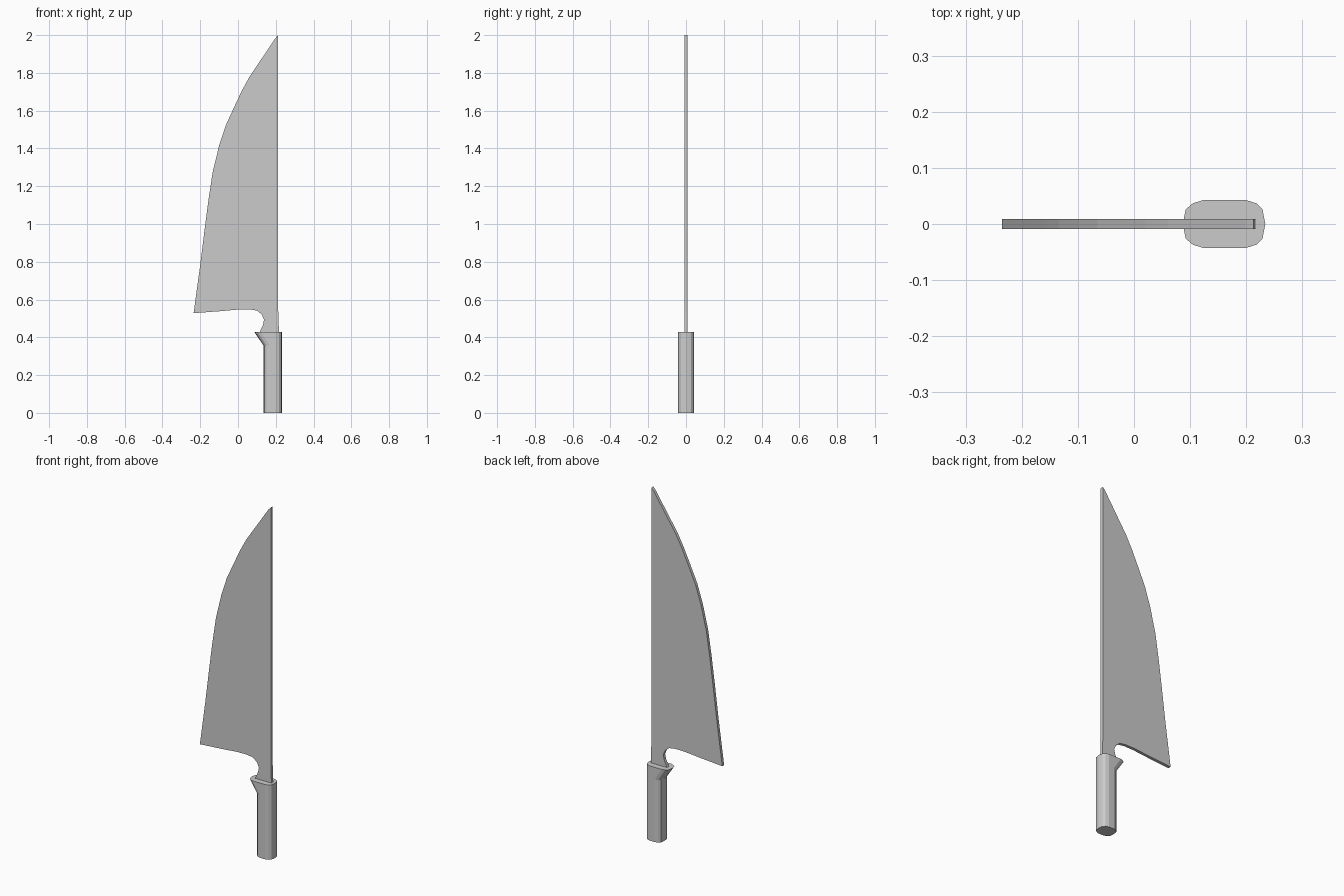
import bpy, bmesh

if "Cube" in bpy.data.objects:
    bpy.data.objects.remove(bpy.data.objects["Cube"])


def make_object(name, bm):
    bmesh.ops.recalc_face_normals(bm, faces=bm.faces)
    mesh = bpy.data.meshes.new(name)
    bm.to_mesh(mesh)
    bm.free()
    obj = bpy.data.objects.new(name, mesh)
    bpy.context.collection.objects.link(obj)
    return obj


# Blade: flat side profile (x, z) with curved edge and finger notch
profile = [
    (0.213, 2.0), (0.199, 1.985), (0.061, 1.78), (0.02, 1.705), (-0.02, 1.62),
    (-0.065, 1.522), (-0.1, 1.415), (-0.134, 1.275), (-0.156, 1.13),
    (-0.177, 0.97), (-0.2, 0.784), (-0.235, 0.528), (-0.1, 0.538),
    (0.0, 0.547), (0.06, 0.548), (0.1, 0.542), (0.125, 0.522),
    (0.138, 0.493), (0.132, 0.466), (0.112, 0.422), (0.217, 0.422), (0.213, 0.54),
]
half_thick = 0.0085
bm = bmesh.new()
face = bm.faces.new([bm.verts.new((x, -half_thick, z)) for x, z in profile])
new = bmesh.ops.extrude_face_region(bm, geom=[face])["geom"]
bmesh.ops.translate(bm, vec=(0, 2 * half_thick, 0),
                    verts=[v for v in new if isinstance(v, bmesh.types.BMVert)])
make_object("blade", bm)

# Handle: rounded section, with a finger guard flaring out at the top
right = [(0.234, 0.0), (0.229, 0.026), (0.218, 0.037), (0.2, 0.0425)]


def section(left):
    upper = right + left[:-1]
    return upper + [left[-1]] + [(x, -y) for x, y in reversed(upper[1:])]


shaft = section([(0.168, 0.0425), (0.15, 0.037), (0.139, 0.026), (0.135, 0.0)])
guard = section([(0.123, 0.0425), (0.105, 0.037), (0.092, 0.026), (0.087, 0.0)])

bm = bmesh.new()
rings = [[bm.verts.new((x, y, z)) for x, y in sec]
         for sec, z in ((shaft, 0.0), (shaft, 0.357), (guard, 0.427))]
for low, high in zip(rings, rings[1:]):
    n = len(low)
    for i in range(n):
        j = (i + 1) % n
        bm.faces.new((low[i], low[j], high[j], high[i]))
bm.faces.new(rings[0])
bm.faces.new(rings[-1])
make_object("handle", bm)
